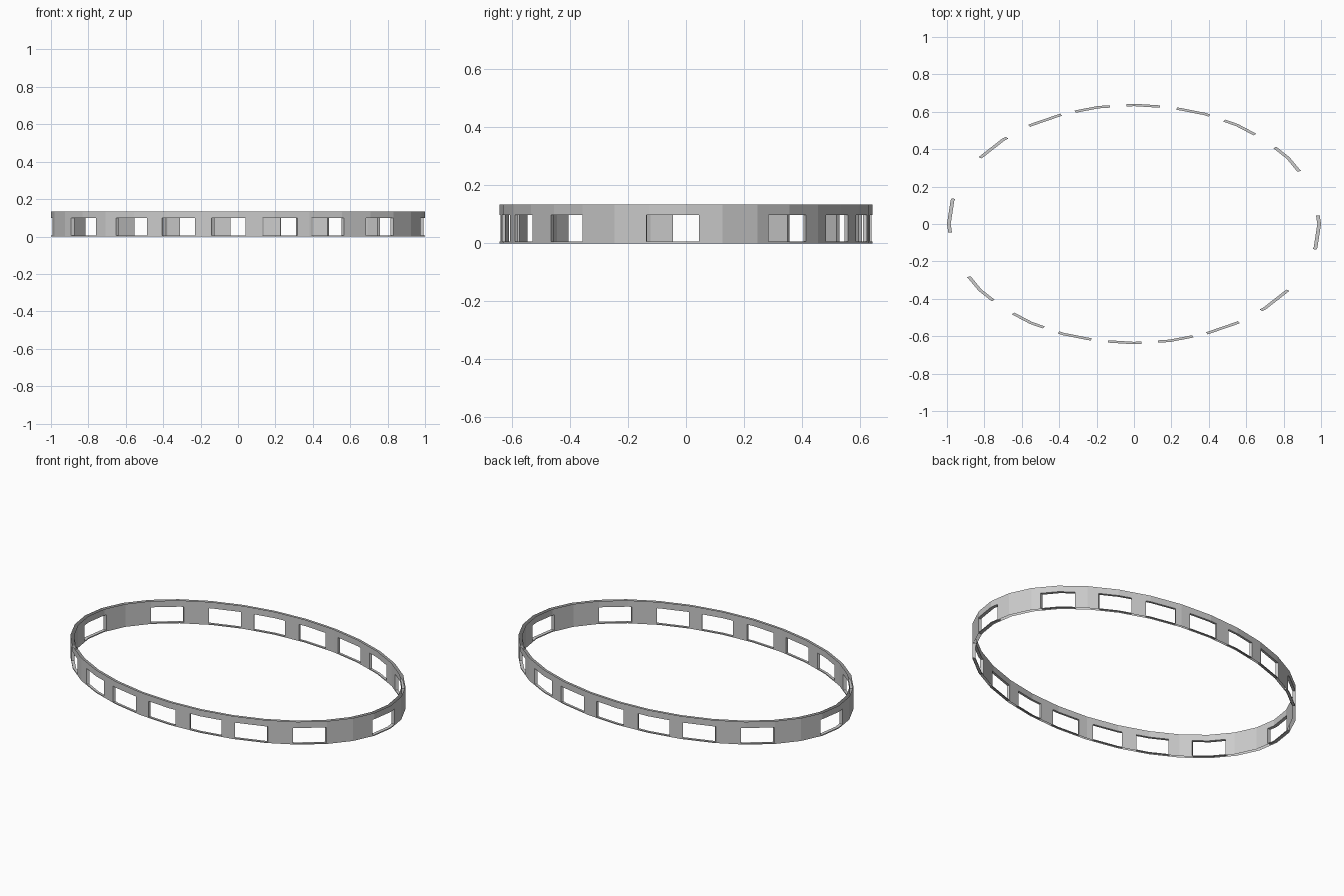
import bpy, bmesh, math

if "Cube" in bpy.data.objects:
    bpy.data.objects.remove(bpy.data.objects["Cube"])

A, B, INNER = 1.0, 0.643, 0.98       # ellipse radii and inner wall scale
SIDES = 32
LEVELS = [0.0, 0.006, 0.098, 0.135]  # bottom, sill, window head, top

# Window spans (degrees) for one half; the other half is turned by 180
half = [(206.4, 220.2), (229.0, 240.7), (245.9, 256.6), (261.9, 272.3),
        (277.5, 288.6), (293.2, 304.5), (313.4, 326.2), (347.7, 364.05)]
windows = half + [(a + 180, b + 180) for a, b in half]
step = 360 / SIDES
start = half[0][0]
cuts = {a for w in windows for a in w}
cuts |= {i * step for i in range(2 * SIDES + 1) if start < i * step < start + 360}
cuts = sorted(cuts)
n = len(cuts)


def ring_point(deg, scale, z):
    """Point on the faceted ellipse at this angle."""
    mid = (math.floor(deg / step) + 0.5) * step
    r = scale * math.cos(math.radians(step / 2)) / math.cos(math.radians(deg - mid))
    t = math.radians(deg)
    return (A * r * math.cos(t), B * r * math.sin(t), z)


bm = bmesh.new()
outer = [[bm.verts.new(ring_point(d, 1, z)) for z in LEVELS] for d in cuts]
inner = [[bm.verts.new(ring_point(d, INNER, z)) for z in LEVELS] for d in cuts]

for i in range(n):
    j = (i + 1) % n
    end = cuts[j] if j else cuts[0] + 360
    m = (cuts[i] + end) / 2
    is_open = any(a < m < b for a, b in windows)
    # Outer and inner walls, open along the rims
    for k in range(3):
        if is_open and k == 1:
            continue
        bm.faces.new((outer[i][k], outer[j][k], outer[j][k + 1], outer[i][k + 1]))
        bm.faces.new((inner[j][k], inner[i][k], inner[i][k + 1], inner[j][k + 1]))
    # Window sill and head
    if is_open:
        bm.faces.new((outer[i][1], outer[j][1], inner[j][1], inner[i][1]))
        bm.faces.new((inner[i][2], inner[j][2], outer[j][2], outer[i][2]))
    # Window jambs
    if any(cuts[i] == a for a, b in windows):
        bm.faces.new((outer[i][1], inner[i][1], inner[i][2], outer[i][2]))
    if any(cuts[i] == b for a, b in windows):
        bm.faces.new((inner[i][1], outer[i][1], outer[i][2], inner[i][2]))

mesh = bpy.data.meshes.new("windowed_band")
bm.to_mesh(mesh)
bm.free()
bpy.context.collection.objects.link(bpy.data.objects.new("windowed_band", mesh))
